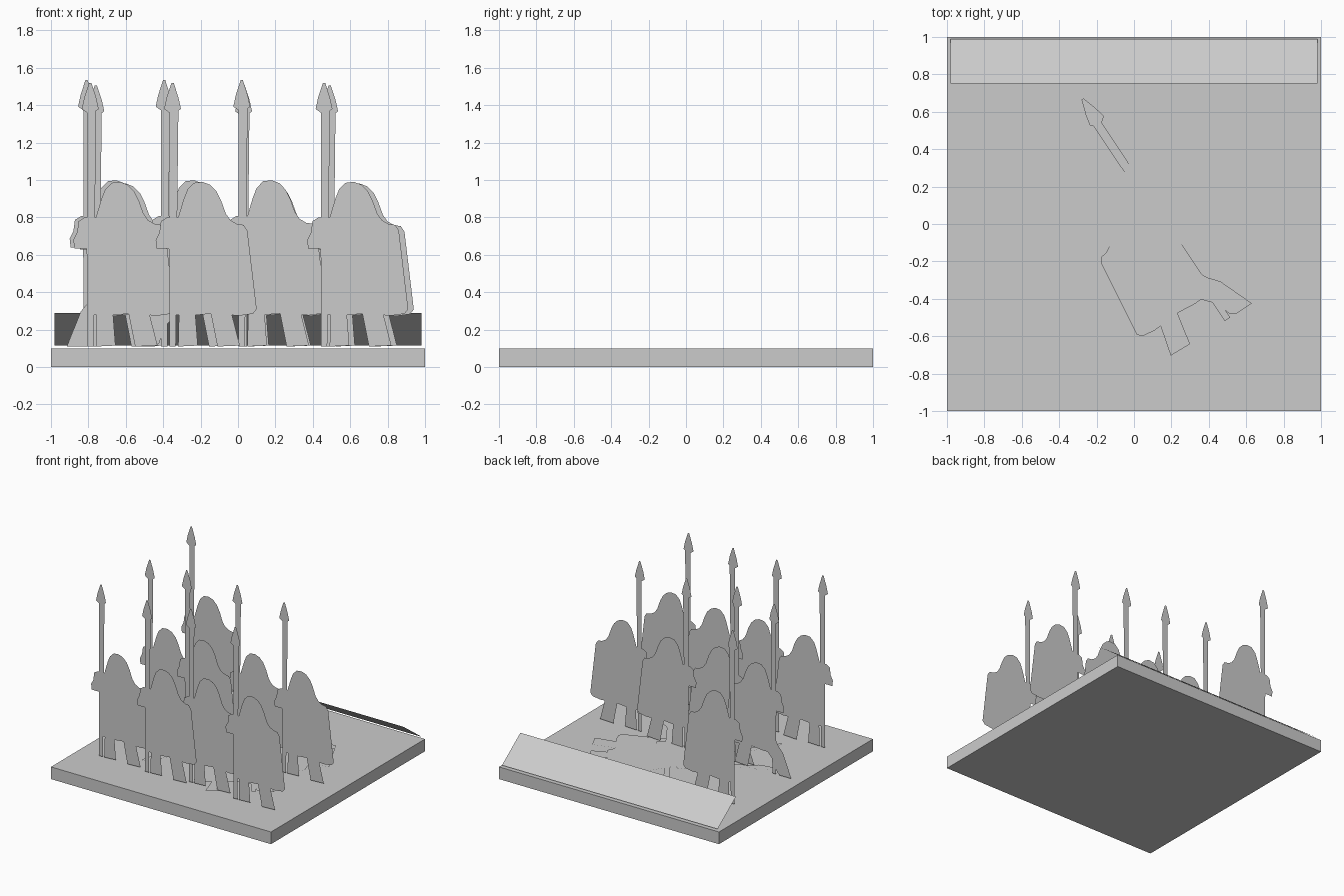
import bpy, bmesh, math
from mathutils import Matrix, Vector

if "Cube" in bpy.data.objects:
    bpy.data.objects.remove(bpy.data.objects["Cube"])

grey = bpy.data.materials.new("stone_grey")
grey.diffuse_color = (0.6, 0.6, 0.6, 1)
grey.use_nodes = True
grey.node_tree.nodes["Principled BSDF"].inputs["Base Color"].default_value = grey.diffuse_color


def finish(name, bm):
    mesh = bpy.data.meshes.new(name)
    bm.to_mesh(mesh)
    bm.free()
    mesh.materials.append(grey)
    obj = bpy.data.objects.new(name, mesh)
    bpy.context.collection.objects.link(obj)
    return obj


# Flat outlines (across, up), measured from the foot of the spear
SPEAR = [(-.017, 0), (.017, 0), (.017, 1.25), (.045, 1.27), (.032, 1.33),
         (.006, 1.41), (-.006, 1.41), (-.032, 1.33), (-.045, 1.27), (-.017, 1.25)]
BODY = [(0, .17), (0, .525), (-.085, .525), (-.09, .57), (-.07, .61), (-.062, .67),
        (-.03, .69), (.03, .69), (.055, .72), (.06, .79), (.08, .84), (.115, .875),
        (.16, .88), (.2, .865), (.235, .83), (.26, .78), (.285, .71), (.265, .69),
        (.31, .675), (.345, .655), (.38, .65), (.4, .62), (.425, .41), (.45, .2),
        (.43, .175), (.36, .165), (.2, .175), (.1, .165)]
LEFT_LEG = [(.035, .2), (.12, .2), (.115, .13), (.095, .05), (.135, .005),
            (.03, 0), (.05, .08)]
RIGHT_LEG = [(.2, .2), (.31, .2), (.305, .1), (.3, .045), (.36, .005), (.24, 0),
             (.235, .05), (.25, .1)]
STRIDE_LEG = [(0, .32), (.09, .2), (0, .1), (-.025, .02), (-.05, 0), (-.155, 0),
              (-.14, .04), (-.08, .13), (-.08, .19), (-.03, .25)]


def soldier(name, matrix, stride):
    bm = bmesh.new()
    left = STRIDE_LEG if stride else LEFT_LEG
    for outline in (SPEAR, BODY, left, RIGHT_LEG):
        bm.faces.new([bm.verts.new((x, 0, z)) for x, z in outline])
    bmesh.ops.triangulate(bm, faces=bm.faces[:])
    obj = finish(name, bm)
    obj.data.transform(matrix)


# Base slab
bm = bmesh.new()
bmesh.ops.create_cube(bm, size=1, matrix=Matrix.Translation((0, 0, .05))
                      @ Matrix.Diagonal((2, 2, .1, 1)))
finish("base", bm)

# Sloping plate along the back edge
bm = bmesh.new()
bm.faces.new([bm.verts.new(p) for p in
              ((-.98, .75, .29), (.98, .75, .29), (.98, .99, .115), (-.98, .99, .115))])
finish("label_plate", bm)

# Standing soldiers: spear x, y, height scale, striding
standing = [(-.79, -.65, 1.0, False), (-.35, -.68, 1.0, False),
            (.02, -.64, 1.01, False), (.46, -.69, 1.0, False),
            (-.76, -.06, .99, True), (-.395, -.1, 1.01, True),
            (.03, -.05, .99, False), (.49, -.1, .99, False),
            (-.81, .55, 1.01, False)]
for i, (x, y, s, stride) in enumerate(standing):
    soldier(f"standing_soldier_{i + 1}",
            Matrix.Translation((x, y, .11)) @ Matrix.Diagonal((1, 1, s, 1)), stride)

# Fallen soldiers lying face down: spear foot and spear tip
fallen = [((.54, .5), (-.72, -.16), .105, False),
          ((.21, .69), (-.5, -.52), .108, False),
          ((.5, -.51), (-.27, .66), .111, True)]
for i, (foot, tip, z, stride) in enumerate(fallen):
    up = (Vector(tip) - Vector(foot)).normalized()
    m = Matrix(((-up.y, 0, up.x, foot[0]), (up.x, 0, up.y, foot[1]),
                (0, 1, 0, z), (0, 0, 0, 1)))
    soldier(f"fallen_soldier_{i + 1}", m, stride)
